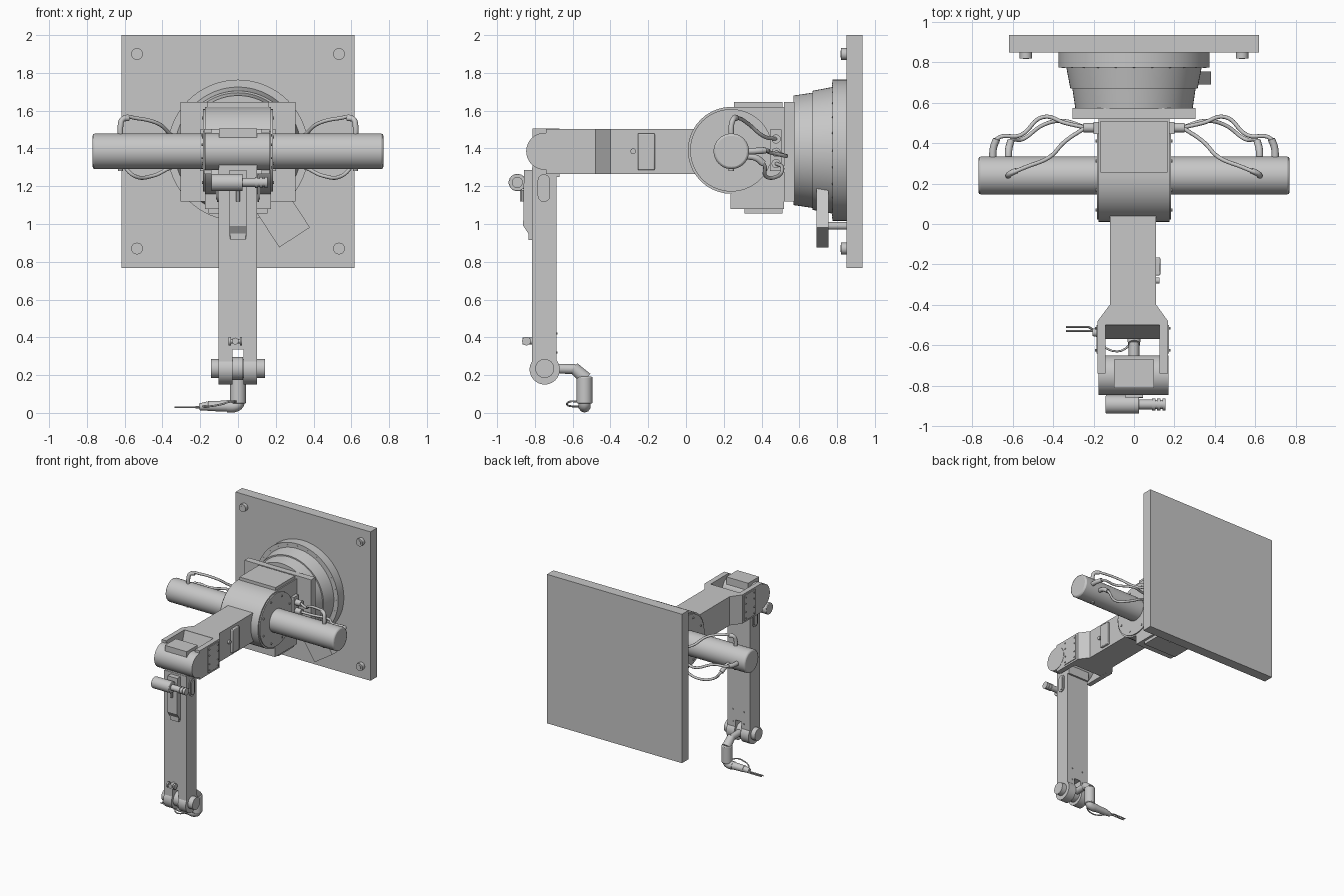
import bpy, bmesh
from math import pi, cos, sin, radians
from mathutils import Vector, Matrix

cube = bpy.data.objects.get("Cube")
if cube:
    bpy.data.objects.remove(cube)

grey = bpy.data.materials.new("light_machine_grey")
grey.use_nodes = True
COLOR = (0.57, 0.57, 0.57, 1)
grey.diffuse_color = COLOR
grey.node_tree.nodes["Principled BSDF"].inputs["Base Color"].default_value = COLOR


def finish(name, bm, bevel=0):
    bmesh.ops.recalc_face_normals(bm, faces=bm.faces)
    mesh = bpy.data.meshes.new(name)
    bm.to_mesh(mesh)
    bm.free()
    mesh.materials.append(grey)
    mesh.shade_smooth()
    mesh.set_sharp_from_angle(angle=radians(30))
    ob = bpy.data.objects.new(name, mesh)
    bpy.context.collection.objects.link(ob)
    if bevel:
        mod = ob.modifiers.new("edge_bevel", 'BEVEL')
        mod.width, mod.segments = bevel, 2
        mod.limit_method = 'ANGLE'
    return ob


def box(name, x, y, z, bevel=0):
    """Box from three (min, max) ranges."""
    bm = bmesh.new()
    bmesh.ops.create_cube(bm, size=1)
    for v in bm.verts:
        v.co = [a + (b - a) * (c + 0.5) for (a, b), c in zip((x, y, z), v.co)]
    return finish(name, bm, bevel)


def rod(name, start, end, r, r_end=None, sides=40, bevel=0):
    """Cylinder or cone between two points."""
    a, b = Vector(start), Vector(end)
    d = b - a
    mat = Matrix.Translation((a + b) / 2) @ d.to_track_quat('Z', 'Y').to_matrix().to_4x4()
    bm = bmesh.new()
    bmesh.ops.create_cone(bm, cap_ends=True, segments=sides, radius1=r,
                          radius2=r if r_end is None else r_end, depth=d.length, matrix=mat)
    return finish(name, bm, bevel)


def prism(name, points, lo, hi, axis):
    """Extrude a flat outline along x (points are y, z) or z (points are x, y)."""
    bm = bmesh.new()
    place = (lambda p: (lo, *p)) if axis == 'x' else (lambda p: (*p, lo))
    face = bm.faces.new([bm.verts.new(place(p)) for p in points])
    out = bmesh.ops.extrude_face_region(bm, geom=[face])
    step = Vector((hi - lo, 0, 0)) if axis == 'x' else Vector((0, 0, hi - lo))
    bmesh.ops.translate(bm, vec=step, verts=[v for v in out["geom"] if isinstance(v, bmesh.types.BMVert)])
    return finish(name, bm)


def cable(name, points, r):
    cu = bpy.data.curves.new(name, 'CURVE')
    cu.dimensions = '3D'
    cu.bevel_depth, cu.bevel_resolution, cu.resolution_u = r, 3, 6
    cu.use_fill_caps = True
    sp = cu.splines.new('BEZIER')
    sp.bezier_points.add(len(points) - 1)
    for bp, p in zip(sp.bezier_points, points):
        bp.co = p
        bp.handle_left_type = bp.handle_right_type = 'AUTO'
    cu.materials.append(grey)
    ob = bpy.data.objects.new(name, cu)
    bpy.context.collection.objects.link(ob)


def arc(cy, cz, r, a0, a1, n=20):
    return [(cy + r * cos(radians(a0 + (a1 - a0) * i / n)),
             cz + r * sin(radians(a0 + (a1 - a0) * i / n))) for i in range(n + 1)]


AXIS = 1.39

# Wall plate with corner bolts
box("wall_plate", (-.618, .618), (.85, .935), (.768, 2))
for sx in (-1, 1):
    for z in (.87, 1.9):
        x = sx * .535
        rod("wall_bolt", (x, .85, z), (x, .82, z), .031, sides=20)
        rod("wall_bolt_socket", (x, .825, z), (x, .817, z), .018, sides=6)

# Stepped round base
rod("base_flange", (0, .85, AXIS), (0, .775, AXIS), .374, sides=64)
rod("base_drum", (0, .775, AXIS), (0, .67, AXIS), .335, .315, 64)
rod("base_collar", (0, .67, AXIS), (0, .57, AXIS), .305, .29, 64)
for i in range(24):
    a = 2 * pi * i / 24
    x, z = .355 * cos(a), AXIS + .355 * sin(a)
    rod("flange_screw", (x, .776, z), (x, .773, z), .005, sides=8)

# Drive housing hanging radially from the base
drive = box("base_drive", (.28, .55), (.69, .755), (-.097, .097))
drive.matrix_world = Matrix.Translation((0, 0, AXIS)) @ Matrix.Rotation(radians(57), 4, 'Y')
rod("base_drive_shaft", (.25, .755, .99), (.25, .85, .99), .02, sides=20)

# Shoulder housing
box("shoulder_back_plate", (-.305, .305), (.52, .575), (1.12, 1.645))
outline = arc(.24, AXIS, .23, 90, 270) + [(.235, 1.16), (.235, 1.08), (.52, 1.08), (.52, 1.62)]
prism("shoulder_housing", outline, -.175, .175, 'x')
box("shoulder_top_cover", (-.165, .165), (.255, .51), (1.62, 1.645))
box("shoulder_bottom_cover", (-.155, .155), (.31, .51), (1.055, 1.08))
for sx in (-1, 1):
    rod("shoulder_side_disc", (sx * .17, .24, AXIS), (sx * .184, .24, AXIS), .218, sides=56)
    for i in range(8):
        a = pi * (i + .5) / 4
        y, z = .24 + .185 * cos(a), AXIS + .185 * sin(a)
        rod("shoulder_screw", (sx * .18, y, z), (sx * .19, y, z), .008, sides=10)

# Cross motors with connectors and cables, mirrored
for sx in (-1, 1):
    rod("shoulder_motor", (sx * .17, .24, 1.385), (sx * .77, .24, 1.385), .094, sides=48, bevel=.012)
    box("connector_block", sorted((sx * .17, sx * .2)), (.445, .505), (1.28, 1.5))
    for z in (1.32, 1.38, 1.45):
        rod("block_plug", (sx * .19, .477, z), (sx * .25, .477, z), .024, sides=16)
    paths = [
        [(.24, .477, 1.45), (.34, .41, 1.465), (.42, .33, 1.53), (.54, .28, 1.56), (.61, .25, 1.56), (.622, .24, 1.47)],
        [(.24, .477, 1.32), (.35, .51, 1.3), (.45, .49, 1.255), (.55, .42, 1.255), (.61, .41, 1.32), (.622, .32, 1.36)],
        [(.24, .477, 1.38), (.34, .5, 1.37), (.45, .53, 1.36), (.56, .44, 1.38), (.68, .42, 1.39), (.7, .32, 1.385)],
    ]
    for path in paths:
        cable("motor_cable", [(sx * x, y, z) for x, y, z in path], .01)
    # Bent cable fittings
    cable("cable_fitting", [(sx * .622, .24, 1.46), (sx * .622, .24, 1.52), (sx * .612, .25, 1.553), (sx * .58, .265, 1.56)], .015)
    cable("cable_fitting", [(sx * .622, .31, 1.36), (sx * .62, .37, 1.35), (sx * .61, .41, 1.32)], .018)
    cable("cable_fitting", [(sx * .7, .31, 1.385), (sx * .695, .38, 1.387), (sx * .68, .42, 1.39)], .018)
    rod("motor_drain", (sx * .622, .24, 1.32), (sx * .622, .24, 1.28), .014, sides=16)

# Upper arm with a forked end
fork = [(-.12, .1), (-.12, -.4), (-.18, -.48), (-.18, -.74), (-.14, -.74), (-.14, -.5),
        (.125, -.5), (.125, -.74), (.168, -.74), (.168, -.48), (.11, -.4), (.11, .1)]
prism("upper_arm", fork, 1.265, 1.503, 'z')
prism("fork_slope", [(-.499, 1.5), (-.57, 1.266), (-.499, 1.266)], -.14, .125, 'x')
for sx, x in ((-1, -.18), (1, .168)):
    box("fork_side_cover", sorted((x, x + sx * .006)), (-.64, -.5), (1.28, 1.49))
    for z in (1.3, 1.35, 1.42, 1.47):
        for y in (-.625, -.515):
            rod("cover_screw", (x, y, z), (x + sx * .012, y, z), .006, sides=8)
box("arm_hatch", (.1, .13), (-.255, -.165), (1.285, 1.48), .006)
rod("hatch_knob", (.1, -.28, 1.385), (.125, -.28, 1.385), .015, sides=16)

# Elbow
rod("elbow_drum", (-.175, -.748, 1.385), (.17, -.748, 1.385), .098, sides=48)
box("elbow_block", (-.1, .1), (-.813, -.67), (1.25, 1.505))

# Forearm ending in a slotted wrist fork
box("forearm", (-.104, .1), (-.816, -.685), (.335, 1.3))
for x in ((-.104, -.03), (.028, .1)):
    box("wrist_prong", x, (-.816, -.685), (.23, .335))
    rod("wrist_knuckle", (x[0], -.748, .23), (x[1], -.748, .23), .08)
rod("wrist_pin", (-.142, -.748, .235), (.142, -.748, .235), .05)
for sx in (-1, 1):
    # Rounded slot trim
    x = sx * .102
    pill = arc(-.752, 1.23, .033, 0, 180) + arc(-.752, 1.15, .033, 180, 360)
    prism("slot_trim", pill, x, x + sx * .008, 'x')
    pill = arc(-.752, 1.23, .02, 0, 180) + arc(-.752, 1.15, .02, 180, 360)
    prism("slot_insert", pill, x, x + sx * .014, 'x')
    for z in (.32, .42):
        rod("forearm_screw", (sx * .05, -.685, z), (sx * .05, -.679, z), .006, sides=8)

# Front cover with its small motor
prism("forearm_cover", [(-.815, 1.285), (-.858, 1.285), (-.862, .99), (-.815, .92)], -.045, .045, 'x')
box("cover_foot", (-.04, .04), (-.835, -.81), (.915, .97))
rod("small_motor", (-.14, -.893, 1.22), (.025, -.893, 1.22), .046, bevel=.004)
rod("small_motor_neck", (.02, -.893, 1.22), (.1, -.893, 1.22), .024, sides=24)
for x in (.09, .115, .14):
    rod("small_motor_ring", (x, -.893, 1.22), (x + .016, -.893, 1.22), .029, sides=24)
rod("small_motor_tip", (.1, -.893, 1.22), (.15, -.893, 1.22), .023, sides=24)
rod("motor_stem", (0, -.87, 1.18), (0, -.87, 1.12), .01, sides=12)

# Air fitting low on the forearm
rod("air_fitting", (-.015, -.81, .38), (-.015, -.865, .38), .018, sides=16)
rod("air_valve", (-.05, -.845, .38), (.02, -.845, .38), .012, sides=16)
for x in (-.05, .01):
    rod("air_valve_collar", (x, -.845, .38), (x + .012, -.845, .38), .023, sides=16)

# Wrist link and tool
rod("wrist_hub", (-.028, -.748, .235), (.026, -.748, .235), .06)
rod("wrist_link", (0, -.72, .235), (0, -.585, .232), .026, sides=24)
rod("wrist_joint", (0, -.595, .24), (0, -.53, .18), .03, .036, 24)
rod("tool_body", (0, -.537, .05), (0, -.537, .192), .042, bevel=.006)
cable("tool_elbow", [(0, -.537, .08), (0, -.537, .05), (-.015, -.537, .038), (-.06, -.537, .036)], .033)
rod("tool_barrel", (-.04, -.537, .036), (-.16, -.537, .036), .03, .026, 24)
rod("tool_nozzle", (-.16, -.537, .036), (-.205, -.537, .032), .025, .018, 24)
for y in (-.53, -.51):
    rod("tool_needle", (-.19, -.53, .03), (-.225, y, .03), .006, sides=10)
    rod("tool_needle", (-.22, y, .03), (-.337, y, .03), .005, sides=10)
cable("tool_wire", [(-.01, -.575, .06), (-.04, -.615, .06), (-.09, -.63, .045), (-.15, -.605, .035), (-.19, -.545, .035)], .005)
